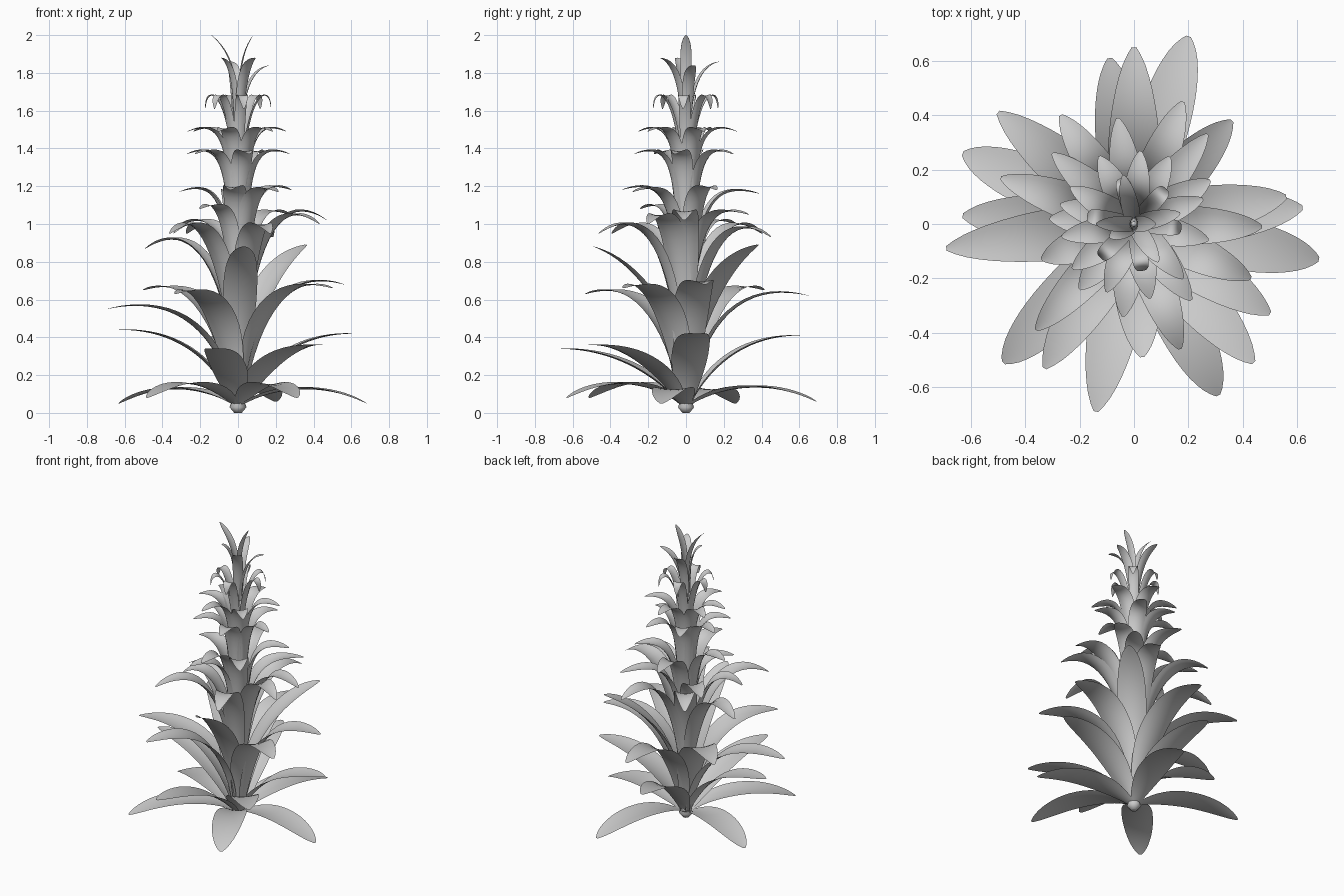
import bpy, bmesh, math
from mathutils import Vector

if "Cube" in bpy.data.objects:
    bpy.data.objects.remove(bpy.data.objects["Cube"])

RINGS, COLS = 18, 6


def bezier(p, t):
    s = 1 - t
    return p[0]*s**3 + p[1]*3*s*s*t + p[2]*3*s*t*t + p[3]*t**3


def slope(p, t):
    s = 1 - t
    return ((p[1]-p[0])*s*s + (p[2]-p[1])*2*s*t + (p[3]-p[2])*t*t).normalized()


def outline(t, base):
    # narrow sheath, widest past the middle, bluntly pointed tip
    w = base + (1 - base)*math.sin(math.pi/2*min(1, t/0.5))
    if t > 0.5:
        w *= max(0.02, 1 - ((t - 0.5)/0.5)**2.4)**0.62
    return w


def add_leaf(bm, tip, root, c1, c2, width, base, cup):
    # arching strip with a channelled cross-section; controls are relative to the tip
    x, y, z = tip
    R, a = math.hypot(x, y), math.atan2(y, x)
    out, side, up = Vector((math.cos(a), math.sin(a), 0)), Vector((-math.sin(a), math.cos(a), 0)), Vector((0, 0, 1))
    p = [Vector(root), Vector((c1[0]*R, z + c1[1])), Vector((c2[0]*R, z + c2[1])), Vector((R, z))]
    rows = []
    for i in range(RINGS + 1):
        t = 1 - (1 - i/RINGS)**1.3
        c, d = bezier(p, t), slope(p, t)
        half = width/2*outline(t, base)
        n = out*-d.y + up*d.x
        row = []
        for j in range(COLS + 1):
            u = 2*j/COLS - 1
            lift = cup*half*u*u*(1.0 - 0.7*t)
            row.append(bm.verts.new(out*c.x + up*c.y + side*half*u + n*lift))
        rows.append(row)
    for r0, r1 in zip(rows, rows[1:]):
        for j in range(COLS):
            bm.faces.new((r0[j], r1[j], r1[j+1], r0[j+1]))


def finish(bm, name):
    me = bpy.data.meshes.new(name)
    bm.to_mesh(me)
    bm.free()
    for f in me.polygons:
        f.use_smooth = True
    ob = bpy.data.objects.new(name, me)
    bpy.context.collection.objects.link(ob)
    return ob


def tier(name, tips, *shape):
    bm = bmesh.new()
    for tip in tips:
        add_leaf(bm, tip, *shape)
    finish(bm, name)


def ring(r, z, angles):
    return [(r*math.cos(math.radians(a)), r*math.sin(math.radians(a)), z) for a in angles]


# lower leaves, tips read individually
tier("ground_leaves", [(.68, -.13, .05), (.2, .69, .06), (-.63, .26, .05), (-.48, -.51, .08), (.31, -.63, .08)],
     (.02, .04), (.25, .08), (.65, .12), .195, .3, .2)
tier("low_leaves", [(.62, .06, .42), (-.09, .61, .41), (-.63, .03, .44), (-.14, -.69, .34), (.44, -.51, .36)],
     (.02, .04), (.2, -.17), (.5, .0), .195, .3, .25)
tier("lower_middle_leaves", [(-.69, -.09, .55), (.5, -.33, .66), (.56, .1, .68), (0, .65, .62),
                             (-.5, .41, .65), (-.33, -.53, .63)],
     (.03, .06), (.12, -.2), (.4, .09), .195, .3, .3)
tier("middle_leaves", [(.36, .38, .89), (.03, -.49, .88)],
     (.04, .25), (.2, -.35), (.52, -.09), .18, .5, .4)
tier("arching_leaves", [(.47, -.01, 1.02), (.18, .45, .93), (.17, -.46, .95), (-.36, -.39, .95), (-.49, .17, .87),
                        (-.34, -.13, .95), (.43, -.2, 1.0), (-.27, .4, .95)],
     (.05, .42), (.2, -.15), (.45, .17), .145, .6, .45)

# upper whorls around the column
tier("upper_leaves_a", [(-.06, .39, 1.16), (-.04, -.34, 1.18), (.28, .16, 1.18), (-.31, .02, 1.17),
                        (.21, -.28, 1.17), (.27, .33, 1.05), (-.2, -.24, 1.08), (-.3, .26, 1.0)],
     (.05, .7), (.23, -.05), (.38, .06), .125, .7, .5)
tier("upper_leaves_b", ring(.28, 1.37, (-12, 62, 117, 165, 216, 282)),
     (.05, .93), (.24, -.05), (.36, .06), .11, .75, .5)
tier("upper_leaves_c", ring(.27, 1.49, (20, 85, 150, 190, 248, 312)),
     (.045, 1.12), (.25, -.05), (.37, .06), .1, .75, .5)
tier("curled_leaves", ring(.175, 1.61, (-5, 48, 105, 170, 225, 280)),
     (.035, 1.33), (.34, .08), (.95, .14), .062, .85, .35)
tier("crown_leaves", [(.17, .04, 1.84), (.09, -.14, 1.88), (-.09, -.05, 1.88), (-.04, .18, 1.86)],
     (.02, 1.5), (.2, -.12), (.46, -.02), .065, .75, .4)
tier("top_leaves", [(-.14, 0, 2), (.08, 0, 2)],
     (.012, 1.6), (.08, -.17), (.4, -.08), .06, .7, .4)

# hidden stem and root nub, lathed from a radius profile
bm = bmesh.new()
prof = [(.02, 0), (.045, .03), (.03, .07), (.025, .5), (.025, 1.2), (.01, 1.55)]
N = 10
rows = [[bm.verts.new((r*math.cos(2*math.pi*k/N), r*math.sin(2*math.pi*k/N), z)) for k in range(N)] for r, z in prof]
for a, b in zip(rows, rows[1:]):
    for k in range(N):
        bm.faces.new((a[k], a[(k+1) % N], b[(k+1) % N], b[k]))
bm.faces.new(rows[0][::-1])
bm.faces.new(rows[-1])
finish(bm, "stem")
